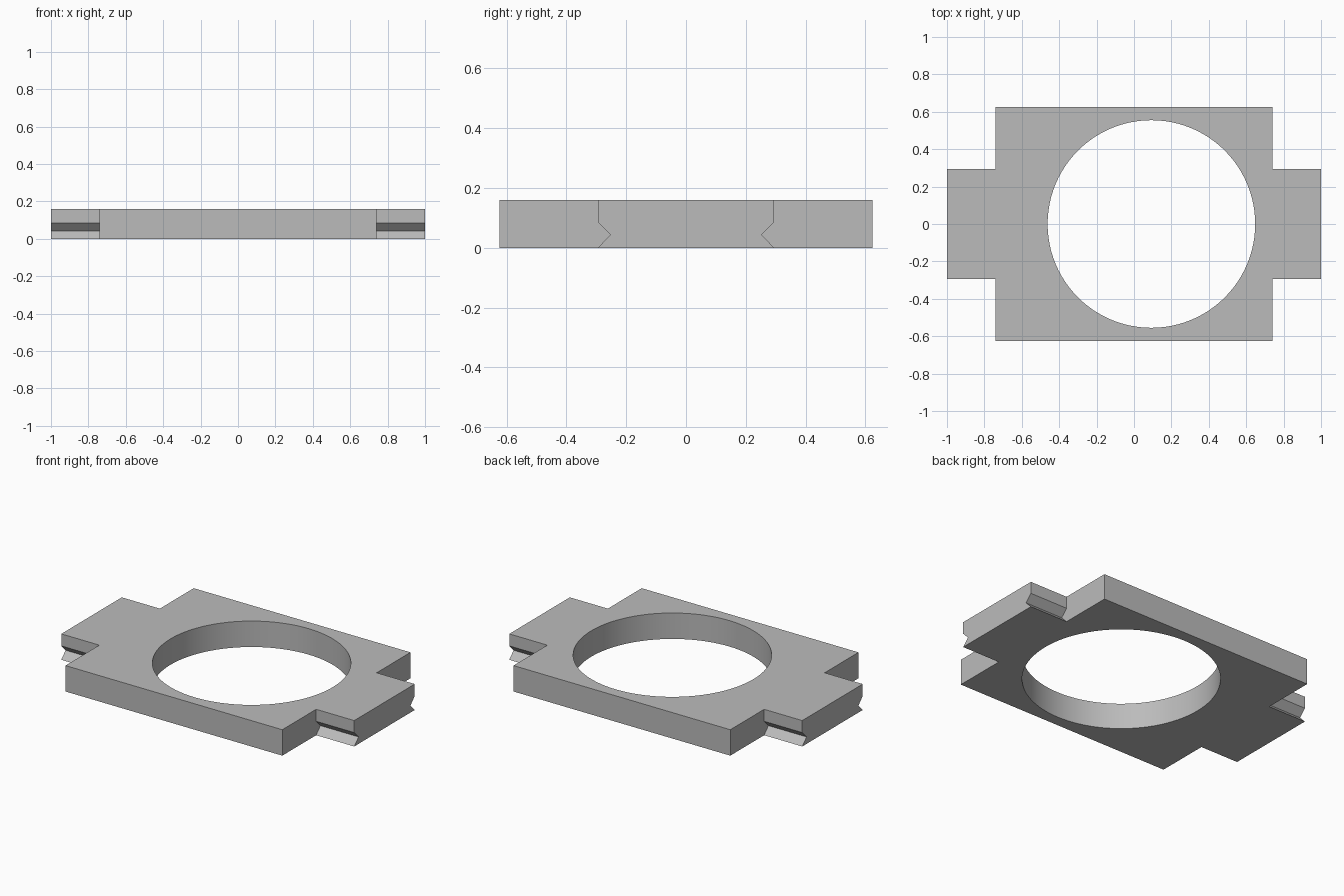
import bpy
import bmesh
from math import radians
from mathutils import Matrix, Vector

if "Cube" in bpy.data.objects:
    bpy.data.objects.remove(bpy.data.objects["Cube"])

THICK = 0.16
PLATE_X, PLATE_Y = 0.74, 0.625
TAB_Y = 0.295
HOLE_X, HOLE_R = 0.093, 0.555

grey = bpy.data.materials.new("plain grey")
grey.use_nodes = True
colour = (0.5, 0.5, 0.5, 1)
grey.diffuse_color = colour
grey.node_tree.nodes["Principled BSDF"].inputs["Base Color"].default_value = colour


def add_object(name, bm):
    bmesh.ops.recalc_face_normals(bm, faces=bm.faces)
    mesh = bpy.data.meshes.new(name)
    bm.to_mesh(mesh)
    bm.free()
    mesh.materials.append(grey)
    obj = bpy.data.objects.new(name, mesh)
    bpy.context.collection.objects.link(obj)
    return obj


def prism(name, points, direction):
    bm = bmesh.new()
    face = bm.faces.new([bm.verts.new(p) for p in points])
    made = bmesh.ops.extrude_face_region(bm, geom=[face], use_keep_orig=True)
    moved = [g for g in made["geom"] if isinstance(g, bmesh.types.BMVert)]
    bmesh.ops.translate(bm, verts=moved, vec=Vector(direction))
    return add_object(name, bm)


def combine(target, tool, operation):
    mod = target.modifiers.new(tool.name, "BOOLEAN")
    mod.operation = operation
    mod.solver = "EXACT"
    mod.object = tool
    bpy.context.view_layer.objects.active = target
    bpy.ops.object.modifier_apply(modifier=mod.name)
    bpy.data.objects.remove(tool)


# Main rectangular plate
plate = prism("bracket_plate",
              [(x * PLATE_X, y * PLATE_Y, 0) for x, y in ((-1, -1), (1, -1), (1, 1), (-1, 1))],
              (0, 0, THICK))

# End tabs: one bar through the plate, with a V groove along each side
half = [(TAB_Y, 0), (TAB_Y - 0.042, 0.043), (TAB_Y, 0.086), (TAB_Y, THICK)]
section = half + [(-y, z) for y, z in reversed(half)]
tabs = prism("grooved_tabs", [(-1, y, z) for y, z in section], (2, 0, 0))
combine(plate, tabs, "UNION")

# Round opening, set off centre
bm = bmesh.new()
bmesh.ops.create_cone(bm, cap_ends=True, segments=96, radius1=HOLE_R, radius2=HOLE_R,
                      depth=1, matrix=Matrix.Translation((HOLE_X, 0, 0)))
combine(plate, add_object("hole_cutter", bm), "DIFFERENCE")

# Merge flat regions, then smooth only the wall of the opening
bm = bmesh.new()
bm.from_mesh(plate.data)
bmesh.ops.remove_doubles(bm, verts=bm.verts, dist=0.0001)
bmesh.ops.dissolve_limit(bm, angle_limit=radians(1), verts=bm.verts, edges=bm.edges)
bm.to_mesh(plate.data)
bm.free()
bpy.ops.object.select_all(action="DESELECT")
plate.select_set(True)
bpy.context.view_layer.objects.active = plate
bpy.ops.object.shade_smooth_by_angle(angle=radians(30))
